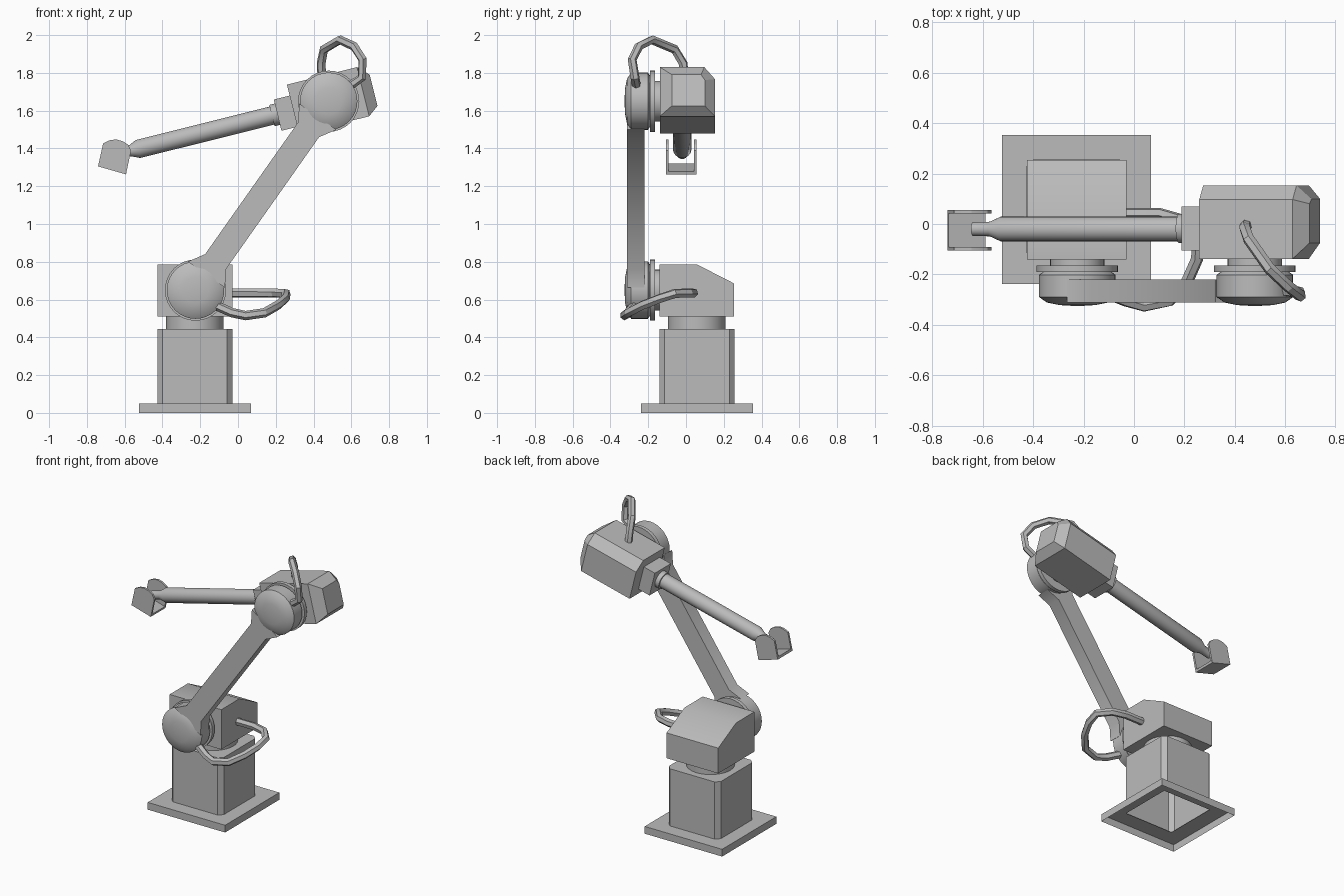
import bpy, bmesh, math
from mathutils import Vector

if "Cube" in bpy.data.objects:
    bpy.data.objects.remove(bpy.data.objects["Cube"])

grey = bpy.data.materials.new("machine grey")
grey.diffuse_color = (0.5, 0.5, 0.5, 1)
grey.use_nodes = True
grey.node_tree.nodes["Principled BSDF"].inputs["Base Color"].default_value = grey.diffuse_color


def loft(name, rings, cap_start=True, cap_end=True, angle=32):
    """Skin a list of equal-length point rings, with optional end caps."""
    bm = bmesh.new()
    vs = [[bm.verts.new(p) for p in r] for r in rings]
    n = len(rings[0])
    for a, b in zip(vs, vs[1:]):
        for i in range(n):
            j = (i + 1) % n
            bm.faces.new((a[i], a[j], b[j], b[i]))
    if cap_start:
        bm.faces.new(vs[0][::-1])
    if cap_end:
        bm.faces.new(vs[-1])
    bmesh.ops.recalc_face_normals(bm, faces=bm.faces)
    me = bpy.data.meshes.new(name)
    bm.to_mesh(me)
    bm.free()
    me.materials.append(grey)
    ob = bpy.data.objects.new(name, me)
    bpy.context.collection.objects.link(ob)
    bpy.ops.object.select_all(action='DESELECT')
    ob.select_set(True)
    bpy.context.view_layer.objects.active = ob
    bpy.ops.object.shade_smooth_by_angle(angle=math.radians(angle))
    return ob


def lathe(name, start, axis, profile, sides=32):
    """Turn (distance, radius) pairs around an axis."""
    axis = Vector(axis).normalized()
    s = axis.orthogonal().normalized()
    t = axis.cross(s)
    turn = [2 * math.pi * i / sides for i in range(sides)]
    return loft(name, [[Vector(start) + axis * d + (s * math.cos(a) + t * math.sin(a)) * r
                        for a in turn] for d, r in profile])


def tube(name, pts, r, sides=6):
    """Low-sided cable along a list of points."""
    pts = [Vector(p) for p in pts]
    rings, side = [], None
    for i, p in enumerate(pts):
        d = (pts[min(i + 1, len(pts) - 1)] - pts[max(i - 1, 0)]).normalized()
        side = d.orthogonal() if side is None else side - d * side.dot(d)
        side.normalize()
        up = d.cross(side)
        rings.append([p + (side * math.cos(2 * math.pi * k / sides)
                           + up * math.sin(2 * math.pi * k / sides)) * r for k in range(sides)])
    return loft(name, rings)


def rect(cx, cy, h, z):
    return [(cx - h, cy - h, z), (cx + h, cy - h, z), (cx + h, cy + h, z), (cx - h, cy + h, z)]


# Hollow foot plate and column, open underneath
CX, CY = -0.228, 0.058
loft("foot_plate", [rect(CX, CY, 0.296, 0), rect(CX, CY, 0.296, 0.05), rect(CX, CY, 0.185, 0.05)],
     False, False)
H, C = 0.199, 0.028
corner = [(-H, -H + C), (-H + C, -H), (H - C, -H), (H, -H + C),
          (H, H - C), (H - C, H), (-H + C, H), (-H, H - C)]
loft("column", [[(CX + x, CY + y, z) for x, y in corner] for z in (0.05, 0.445)], False, True)

# Turntable neck and shoulder housing
lathe("turntable", (CX, CY, 0.44), (0, 0, 1), [(0, 0.152), (0.075, 0.152)])
prof = [(-0.14, 0.51), (0.255, 0.51), (0.255, 0.685), (0.06, 0.785), (-0.14, 0.785)]
loft("shoulder_housing", [[(x, y, z) for y, z in prof] for x in (-0.425, -0.03)])

# Joints: spindle, flange and domed hub at both ends of the arm
low, high = Vector((-0.225, 0, 0.65)), Vector((0.48, 0, 1.65))
for name, c in (("shoulder", low), ("elbow", high)):
    lathe(name + "_spindle", (c.x, -0.12, c.z), (0, -1, 0), [(0, 0.108), (0.05, 0.108)])
    lathe(name + "_flange", (c.x, -0.165, c.z), (0, -1, 0), [(0, 0.162), (0.026, 0.162)])
    lathe(name + "_hub", (c.x, -0.19, c.z), (0, -1, 0),
          [(0, 0.135), (0.012, 0.152), (0.1, 0.152), (0.122, 0.12), (0.132, 0.07), (0.135, 0.02)])

# Lower arm, flaring slightly into both hubs
d = (high - low).normalized()
n = Vector((-d.z, 0, d.x))
length = (high - low).length
rings = []
for t, w in ((0.10, 0.12), (0.185, 0.068), (length - 0.185, 0.068), (length - 0.10, 0.12)):
    p = low + d * t
    rings.append([p + n * s * w + Vector((0, y, 0))
                  for s, y in ((-1, -0.22), (1, -0.22), (1, -0.312), (-1, -0.312))])
loft("lower_arm", rings)

# Forearm frame: u runs to the rear, v is up across it
TILT = math.radians(14)
U = Vector((math.cos(TILT), 0, math.sin(TILT)))
V = Vector((-math.sin(TILT), 0, math.cos(TILT)))
ORG = Vector((0.485, 0, 1.65))


def fore(u, y, v):
    return ORG + U * u + V * v + Vector((0, y, 0))


# Elbow housing with one bevelled top edge and a tapered rear
main = [(-0.138, -0.128), (0.153, -0.128), (0.153, 0.075), (0.097, 0.14), (-0.138, 0.14)]
rear = [(-0.075, -0.085), (0.1, -0.085), (0.1, 0.055), (0.08, 0.085), (-0.075, 0.085)]
loft("elbow_housing", [[fore(-0.198, y, v) for y, v in main],
                       [fore(0.184, y, v) for y, v in main],
                       [fore(0.24, y, v) for y, v in rear]], angle=25)

# Collar, forearm rod and wrist pin
sq = [(-0.105, -0.09), (0.07, -0.09), (0.07, 0.08), (-0.105, 0.08)]
loft("forearm_collar", [[fore(u, y, v) for y, v in sq] for u in (-0.285, -0.19)])
lathe("collar_ring", fore(-0.28, -0.018, 0), -U, [(0, 0.058), (0.035, 0.058)])
lathe("forearm_rod", fore(-0.30, -0.02, 0), -U,
      [(0, 0.049), (0.745, 0.049), (0.79, 0.029), (0.86, 0.027)], 24)

# Wrist bracket: two cheeks and a floor
cheek = [(-0.741, 1.305), (-0.593, 1.263), (-0.566, 1.39), (-0.582, 1.42),
         (-0.61, 1.438), (-0.645, 1.448), (-0.68, 1.443), (-0.714, 1.427)]
for name, y in (("front_cheek", -0.106), ("back_cheek", 0.042)):
    loft(name, [[(x, yy, z) for x, z in cheek] for yy in (y, y + 0.014)], angle=20)
floor = [(-0.741, 1.305), (-0.593, 1.263), (-0.589, 1.279), (-0.737, 1.321)]
loft("bracket_floor", [[(x, y, z) for x, z in floor] for y in (-0.1, 0.05)])

# Cables looping over each joint
tube("elbow_cable", [(0.445, -0.005, 1.76), (0.44, -0.015, 1.85), (0.455, -0.06, 1.925),
                     (0.54, -0.18, 1.975), (0.615, -0.25, 1.94), (0.66, -0.285, 1.87),
                     (0.655, -0.27, 1.775), (0.59, -0.262, 1.73)], 0.024)
tube("shoulder_cable", [(-0.05, 0.04, 0.635), (0.1, 0.04, 0.635), (0.19, 0.015, 0.635),
                        (0.255, -0.06, 0.632), (0.25, -0.14, 0.605), (0.21, -0.23, 0.57),
                        (0.14, -0.305, 0.53), (0.04, -0.325, 0.515), (-0.03, -0.305, 0.53),
                        (-0.12, -0.27, 0.57)], 0.025)
